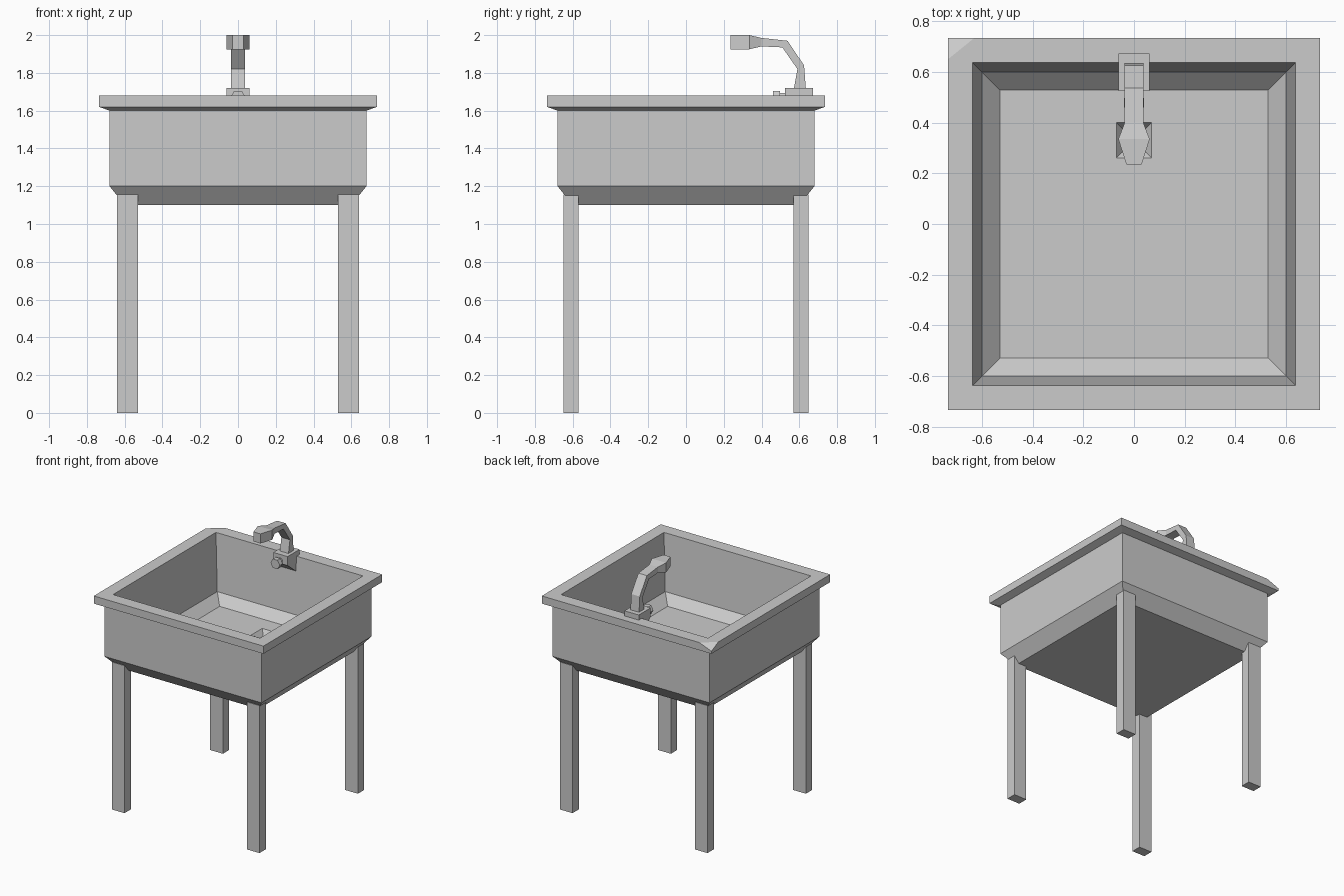
import bpy, bmesh
from mathutils import Vector

if "Cube" in bpy.data.objects:
    bpy.data.objects.remove(bpy.data.objects["Cube"])


def finish(name, bm):
    bmesh.ops.recalc_face_normals(bm, faces=bm.faces[:])
    mesh = bpy.data.meshes.new(name)
    bm.to_mesh(mesh)
    bm.free()
    obj = bpy.data.objects.new(name, mesh)
    bpy.context.collection.objects.link(obj)
    return obj


def loft(loops):
    """Skin a chain of equal-length loops and cap both ends."""
    bm = bmesh.new()
    rings = [[bm.verts.new(p) for p in loop] for loop in loops]
    for a, b in zip(rings, rings[1:]):
        n = len(a)
        for i in range(n):
            bm.faces.new((a[i], a[(i + 1) % n], b[(i + 1) % n], b[i]))
    bm.faces.new(rings[0])
    bm.faces.new(rings[-1])
    return bm


def square(half, z, cy=0.0):
    return [(sx * half, cy + sy * half, z)
            for sx, sy in ((-1, -1), (1, -1), (1, 1), (-1, 1))]


def extrude_x(profile, half):
    return loft([[(x, y, z) for y, z in profile] for x in (-half, half)])


def hexagon(name, radius, y0, y1, z):
    pts = [(1, 0), (.5, .866), (-.5, .866), (-1, 0), (-.5, -.866), (.5, -.866)]
    return finish(name, loft([[(radius * a, y, z + radius * b) for a, b in pts]
                              for y in (y0, y1)]))


# Basin: outer shell, rim, inner wall, floor and sunken drain in one skin
basin = loft([
    square(.60, 1.10), square(.68, 1.20), square(.68, 1.60),
    square(.735, 1.62), square(.735, 1.68),
    square(.637, 1.68), square(.60, 1.24), square(.53, 1.17),
    square(.07, 1.17, .33), square(.04, 1.13, .33),
])
# Dropped back-left corner of the rim
a, b, c = Vector((-.63, .735, 1.68)), Vector((-.735, .65, 1.68)), Vector((-.735, .735, 1.64))
normal = (b - a).cross(c - a).normalized()
if normal.z < 0:
    normal.negate()
bmesh.ops.bisect_plane(basin, geom=basin.verts[:] + basin.edges[:] + basin.faces[:],
                       plane_co=a, plane_no=normal, clear_outer=True)
bmesh.ops.holes_fill(basin, edges=[e for e in basin.edges if e.is_boundary], sides=0)
finish("basin", basin)

# Four legs
for sx, side in ((-1, "left"), (1, "right")):
    for sy, end in ((-1, "front"), (1, "back")):
        xs, ys = (.53 * sx, .64 * sx), (.57 * sy, .648 * sy)
        foot = [(xs[0], ys[0]), (xs[1], ys[0]), (xs[1], ys[1]), (xs[0], ys[1])]
        finish(f"{end}_{side}_leg", loft([[(x, y, z) for x, y in foot] for z in (0, 1.155)]))

# Tap base with a brace tapering down to the inner wall
finish("tap_base", extrude_x([(.525, 1.72), (.673, 1.72), (.673, 1.67),
                              (.64, 1.57), (.625, 1.57), (.525, 1.65)], .062))

# Spout: (top y, top z, bottom y, bottom z, half width) from post to nozzle
sections = [(.635, 1.71, .57, 1.71, .037), (.625, 1.84, .59, 1.82, .037),
            (.537, 1.97, .51, 1.935, .037), (.40, 1.985, .40, 1.94, .037),
            (.335, 2.0, .335, 1.925, .062), (.235, 2.0, .235, 1.925, .03)]
finish("spout", loft([[(-w, ty, tz), (w, ty, tz), (w, by, bz), (-w, by, bz)]
                      for ty, tz, by, bz, w in sections]))

# Tap knob and its stem
hexagon("tap_knob", .04, .46, .497, 1.67)
hexagon("knob_stem", .02, .49, .54, 1.675)
